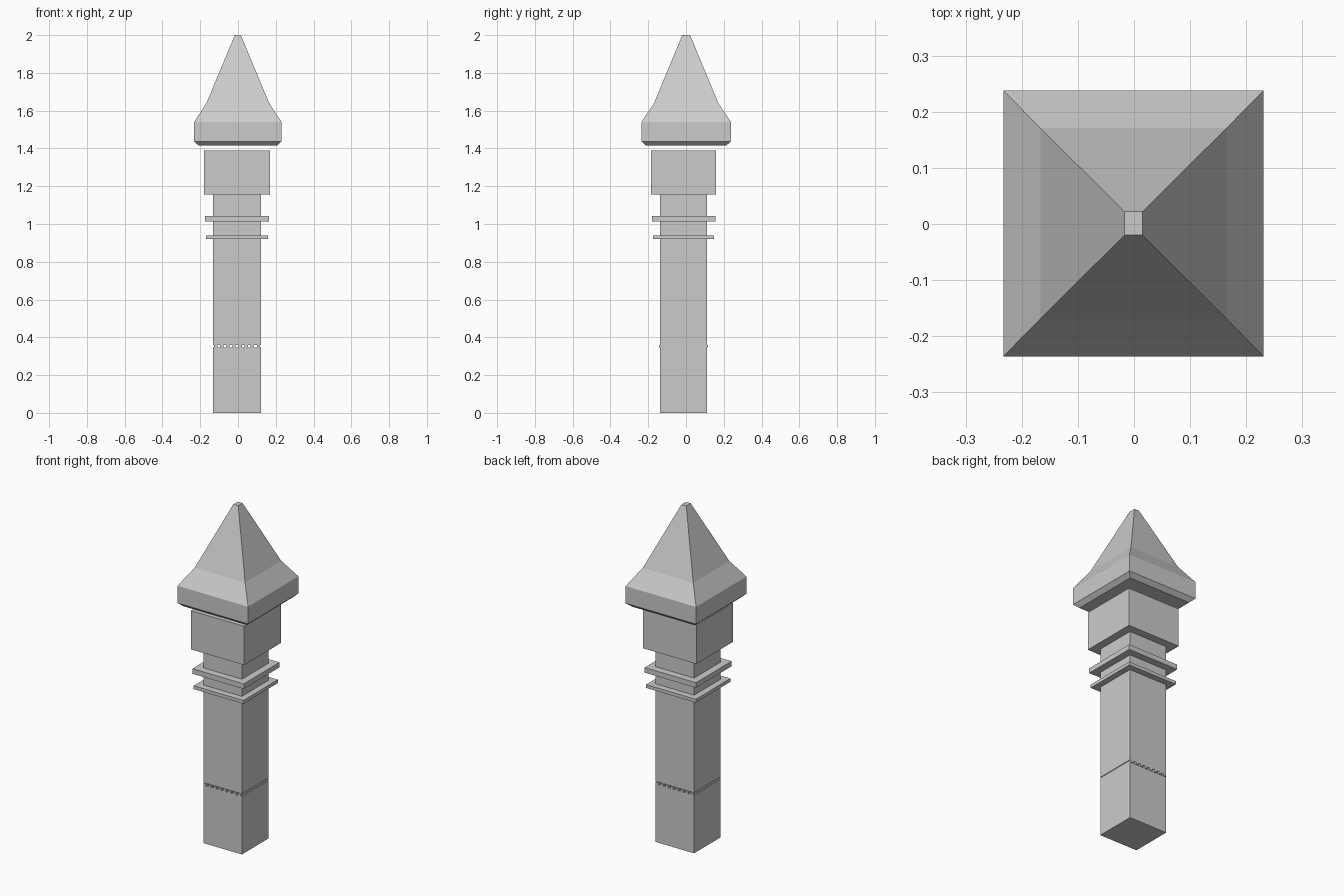
import bpy, bmesh

if "Cube" in bpy.data.objects:
    bpy.data.objects.remove(bpy.data.objects["Cube"])


def box(name, x0, x1, y0, y1, z0, z1):
    bm = bmesh.new()
    bmesh.ops.create_cube(bm, size=1)
    for v in bm.verts:
        v.co.x = x1 if v.co.x > 0 else x0
        v.co.y = y1 if v.co.y > 0 else y0
        v.co.z = z1 if v.co.z > 0 else z0
    return finish(name, bm)


def finish(name, bm):
    bmesh.ops.recalc_face_normals(bm, faces=bm.faces[:])
    mesh = bpy.data.meshes.new(name)
    bm.to_mesh(mesh)
    bm.free()
    ob = bpy.data.objects.new(name, mesh)
    bpy.context.collection.objects.link(ob)
    return ob


# Post: base block, shaft, two collars and head block
box("base_block", -0.132, 0.122, -0.137, 0.112, 0, 0.345)
box("shaft", -0.132, 0.122, -0.137, 0.112, 0.36, 1.157)
box("lower_collar", -0.169, 0.158, -0.175, 0.149, 0.92, 0.94)
box("upper_collar", -0.174, 0.164, -0.18, 0.155, 1.012, 1.042)
box("head_block", -0.18, 0.17, -0.185, 0.16, 1.157, 1.388)

# Row of thin slats filling the joint between base and shaft
for i in range(8):
    x = -0.005 + (i - 3.5) * 0.0325
    box(f"joint_slat_{i + 1}", x - 0.009, x + 0.009, -0.142, 0.117, 0.345, 0.36)

# Square roof cap: stacked square sections (half x, half y, z)
bm = bmesh.new()
prev = None
sections = [(0.207, 0.212, 1.415), (0.232, 0.237, 1.438), (0.232, 0.237, 1.54),
            (0.166, 0.170, 1.64), (0.016, 0.021, 2.0)]
for hx, hy, z in sections:
    ring = [bm.verts.new((sx * hx - 0.001, sy * hy + 0.001, z))
            for sx, sy in ((-1, -1), (1, -1), (1, 1), (-1, 1))]
    if prev:
        for i in range(4):
            j = (i + 1) % 4
            bm.faces.new((prev[i], prev[j], ring[j], ring[i]))
    else:
        bm.faces.new(ring[::-1])
    prev = ring
bm.faces.new(prev)
finish("roof_cap", bm)
